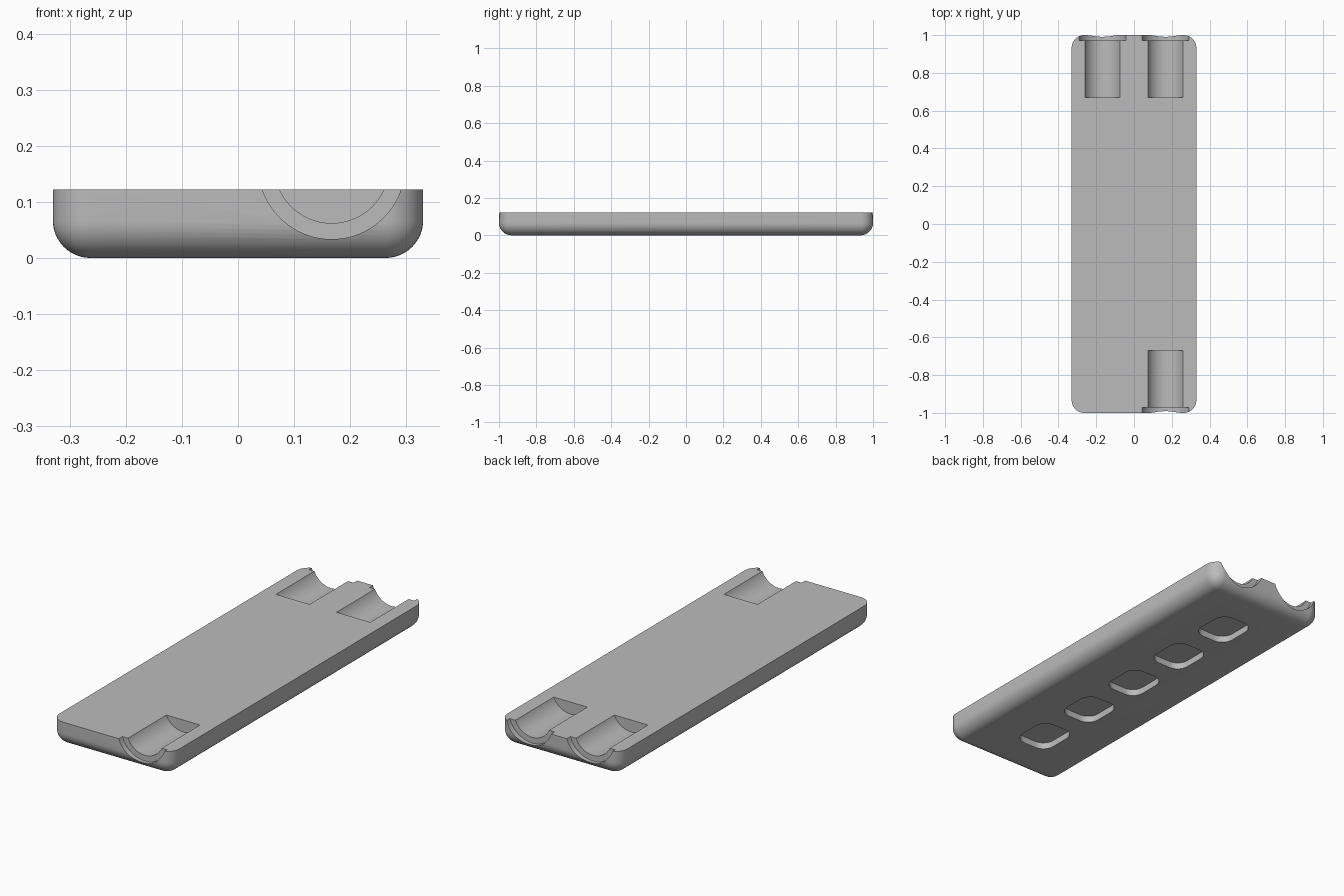
import bpy
import bmesh
import math
from mathutils import Matrix

W, L, H, R = 0.66, 2.0, 0.122, 0.067   # body size and corner radius

default = bpy.data.objects.get("Cube")
if default:
    bpy.data.objects.remove(default, do_unlink=True)

grey = bpy.data.materials.new("plain_grey")
grey.use_nodes = True
colour = (0.5, 0.5, 0.5, 1.0)
grey.diffuse_color = colour
grey.node_tree.nodes["Principled BSDF"].inputs["Base Color"].default_value = colour


def to_object(name, bm):
    bmesh.ops.recalc_face_normals(bm, faces=bm.faces)
    mesh = bpy.data.meshes.new(name)
    bm.to_mesh(mesh)
    bm.free()
    mesh.materials.append(grey)
    obj = bpy.data.objects.new(name, mesh)
    bpy.context.collection.objects.link(obj)
    return obj


def rounded_block(name, size, centre, radius, segments, keep_edge):
    """Block whose edges chosen by keep_edge are rounded."""
    bm = bmesh.new()
    bmesh.ops.create_cube(bm, size=1)
    bmesh.ops.scale(bm, vec=size, verts=bm.verts)
    edges = [e for e in bm.edges if keep_edge(e)]
    bmesh.ops.bevel(bm, geom=edges, offset=radius, segments=segments,
                    profile=0.5, affect='EDGES')
    bmesh.ops.translate(bm, vec=centre, verts=bm.verts)
    return to_object(name, bm)


def groove_cutter(x, side, radius, inner_end):
    """Lying cylinder from inner_end out past the end wall."""
    depth = 1.1 - inner_end
    bm = bmesh.new()
    bmesh.ops.create_cone(bm, cap_ends=True, segments=96, radius1=radius,
                          radius2=radius, depth=depth)
    bmesh.ops.rotate(bm, matrix=Matrix.Rotation(math.pi / 2, 3, 'X'), verts=bm.verts)
    bmesh.ops.translate(bm, vec=(x, side * (inner_end + depth / 2), 0.164), verts=bm.verts)
    return to_object("groove_cutter", bm)


def is_vertical(e):
    a, b = e.verts
    return abs(a.co.z - b.co.z) > 1e-4


# Tray body: rounded sides and underside, flat sharp-edged top
body = rounded_block("tray_body", (W, L, H), (0, 0, H / 2), R, 12,
                     lambda e: min(v.co.z for v in e.verts) < 0)

# Stepped half-round grooves: two at the back, one at the front
cutters = []
for x, side in ((0.167, 1), (-0.167, 1), (0.167, -1)):
    cutters.append(groove_cutter(x, side, 0.102, 0.67))
    cutters.append(groove_cutter(x, side, 0.1305, 0.972))

# Row of shallow rounded pockets in the underside
for i in range(-2, 3):
    cutters.append(rounded_block("pocket_cutter", (0.19, 0.22, 0.2),
                                 (0, i / 3, -0.067), 0.06, 8, is_vertical))

bpy.context.view_layer.objects.active = body
for cutter in cutters:
    cutter.hide_render = True
    mod = body.modifiers.new("cut", 'BOOLEAN')
    mod.operation = 'DIFFERENCE'
    mod.solver = 'EXACT'
    mod.object = cutter
    bpy.ops.object.modifier_apply(modifier=mod.name)
    bpy.data.objects.remove(cutter, do_unlink=True)

# Smooth curves, sharp rims
bpy.ops.object.select_all(action='DESELECT')
body.select_set(True)
bpy.ops.object.shade_smooth_by_angle(angle=math.radians(30))
